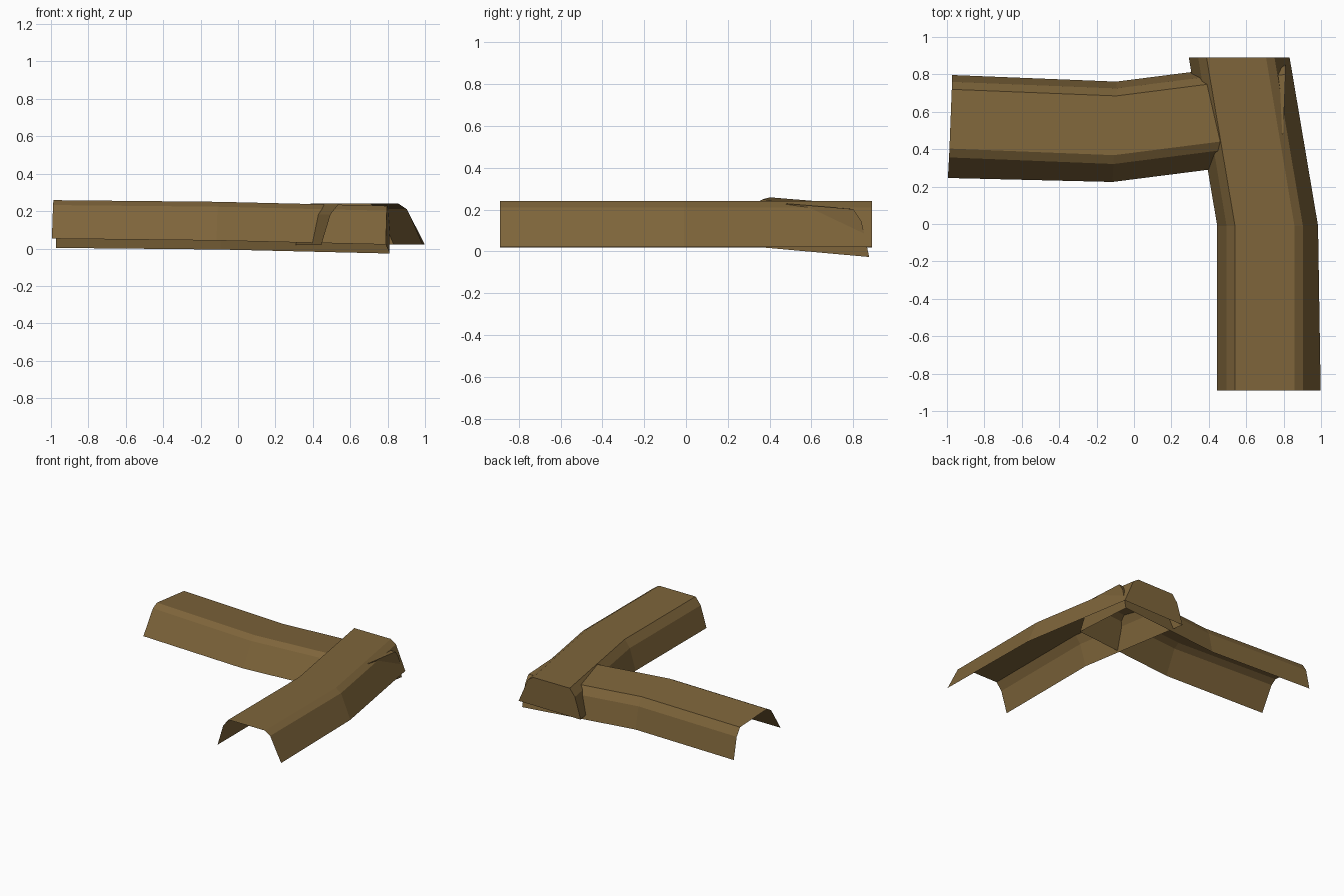
import bpy
import bmesh
from mathutils import Matrix

if "Cube" in bpy.data.objects:
    bpy.data.objects.remove(bpy.data.objects["Cube"])

bark = bpy.data.materials.new("bark brown")
bark.diffuse_color = (0.21, 0.13, 0.043, 1)
bark.use_nodes = True
bark.node_tree.nodes["Principled BSDF"].inputs["Base Color"].default_value = bark.diffuse_color

# open-bottomed trough section, across (x) and up (z)
PROFILE = [(-0.275, 0), (-0.225, 0.165), (-0.18, 0.222),
           (0.138, 0.222), (0.183, 0.192), (0.27, 0.004)]
# stations along the trough: y, sideways shift, extra shift of the right foot
STATIONS = [(-0.89, 0, 0.008), (-0.01, 0, -0.006), (0.89, -0.152, -0.006)]


def half_log(name, matrix):
    bm = bmesh.new()
    rows = []
    for y, shift, foot in STATIONS:
        row = []
        for i, (x, z) in enumerate(PROFILE):
            extra = foot if i == len(PROFILE) - 1 else 0
            row.append(bm.verts.new((x + shift + extra, y, z)))
        rows.append(row)
    for a, b in zip(rows, rows[1:]):
        for i in range(len(PROFILE) - 1):
            bm.faces.new((a[i], b[i], b[i + 1], a[i + 1]))
    bm.faces.new(rows[-1][::-1])  # closed far end
    bmesh.ops.recalc_face_normals(bm, faces=bm.faces)
    bm.normal_update()
    # shell is open, so make sure the roof faces up
    if max(bm.faces, key=lambda f: abs(f.normal.z)).normal.z < 0:
        bmesh.ops.reverse_faces(bm, faces=bm.faces)
    mesh = bpy.data.meshes.new(name)
    bm.to_mesh(mesh)
    bm.free()
    mesh.materials.append(bark)
    ob = bpy.data.objects.new(name, mesh)
    ob.matrix_world = matrix
    bpy.context.collection.objects.link(ob)


# long piece running front to back
half_log("right_half_log", Matrix.Translation((0.72, 0, 0.018)))

# same piece turned sideways, slightly rolled and pitched, pushed into the first
turn = (Matrix.Rotation(-1.5708 - 0.04, 4, 'Z')
        @ Matrix.Rotation(-0.01, 4, 'X') @ Matrix.Rotation(-0.082, 4, 'Y'))
half_log("left_half_log", Matrix.Translation((-0.095, 0.487, 0.017)) @ turn)
